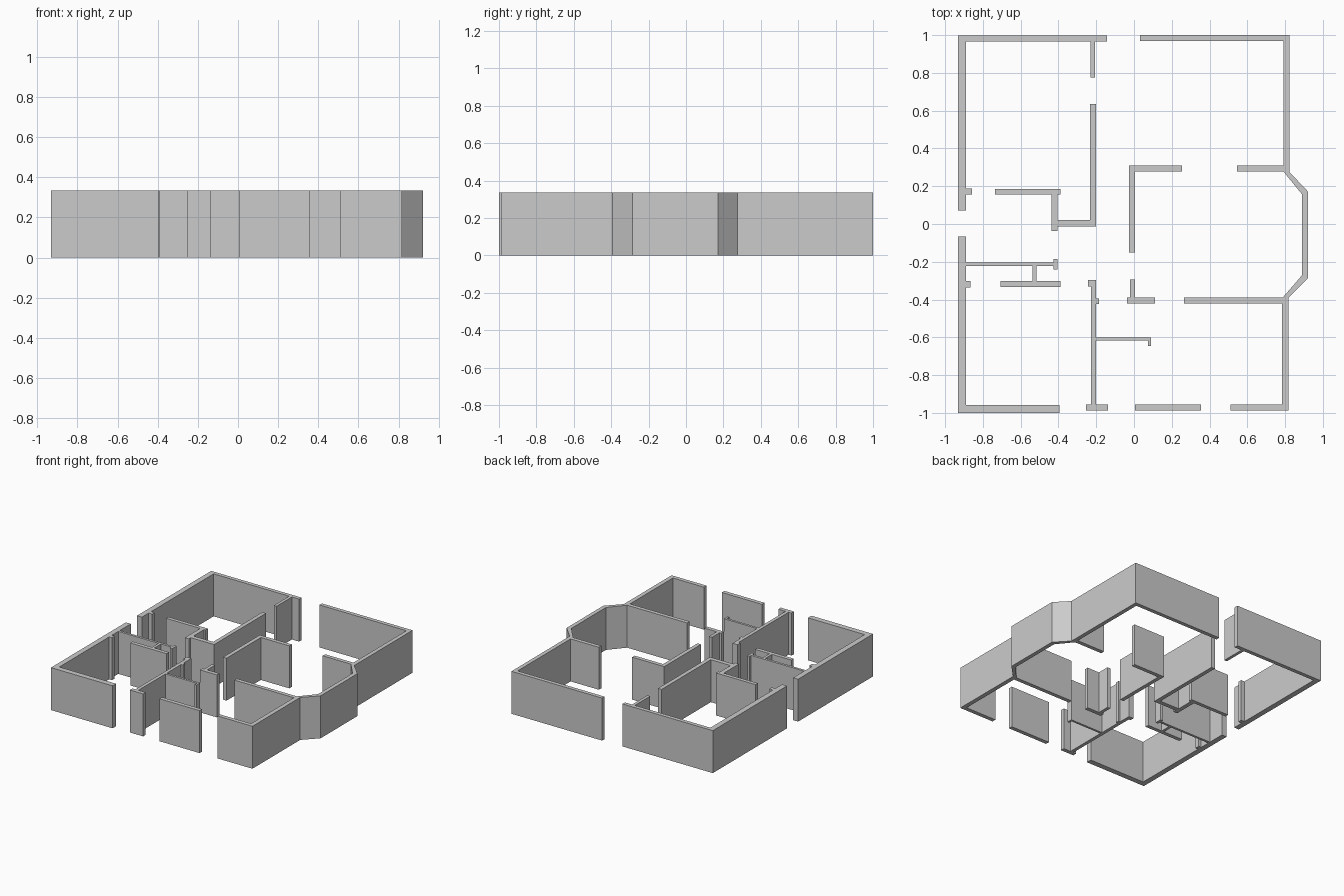
import bpy, bmesh

H = 0.335  # wall height


def finish(bm, name):
    # raise the flat plan to full wall height and tidy it
    r = bmesh.ops.extrude_face_region(bm, geom=bm.faces[:], use_keep_orig=True)
    bmesh.ops.translate(bm, vec=(0, 0, H),
                        verts=[v for v in r["geom"] if isinstance(v, bmesh.types.BMVert)])
    bmesh.ops.dissolve_limit(bm, angle_limit=0.01, verts=bm.verts[:], edges=bm.edges[:])
    bmesh.ops.recalc_face_normals(bm, faces=bm.faces[:])
    me = bpy.data.meshes.new(name)
    bm.to_mesh(me)
    bm.free()
    bpy.context.collection.objects.link(bpy.data.objects.new(name, me))


def outline_wall(name, pts):
    bm = bmesh.new()
    bm.faces.new([bm.verts.new((x, y, 0)) for x, y in pts])
    finish(bm, name)


def walls(name, *rects):
    # union of plan rectangles (x0, x1, y0, y1) without inner faces
    xs = sorted({v for r in rects for v in r[:2]})
    ys = sorted({v for r in rects for v in r[2:]})
    bm = bmesh.new()
    grid = {}

    def vert(x, y):
        if (x, y) not in grid:
            grid[x, y] = bm.verts.new((x, y, 0))
        return grid[x, y]

    for x0, x1 in zip(xs, xs[1:]):
        for y0, y1 in zip(ys, ys[1:]):
            cx, cy = (x0 + x1) / 2, (y0 + y1) / 2
            if any(a < cx < b and c < cy < d for a, b, c, d in rects):
                bm.faces.new([vert(x0, y0), vert(x1, y0), vert(x1, y1), vert(x0, y1)])
    finish(bm, name)


# back left room: outer corner, door nub and short branch
walls("back_left_outer_wall",
      (-0.932, -0.889, 0.072, 0.997), (-0.889, -0.143, 0.966, 0.997),
      (-0.889, -0.858, 0.156, 0.187), (-0.23, -0.206, 0.775, 0.966))

# right side: back wall, angled bay and both cross walls in one outline
outline_wall("right_outer_wall_with_bay", [
    (0.032, 1.0), (0.823, 1.0), (0.823, 0.275), (0.921, 0.172), (0.921, -0.286),
    (0.817, -0.392), (0.817, -0.987), (0.512, -0.987), (0.512, -0.955),
    (0.783, -0.955), (0.783, -0.421), (0.264, -0.421), (0.264, -0.39),
    (0.787, -0.39), (0.889, -0.272), (0.889, 0.158), (0.791, 0.278),
    (0.544, 0.278), (0.544, 0.309), (0.791, 0.309), (0.791, 0.969), (0.032, 0.969)])

# front left room: outer corner, nub and closet partitions
walls("front_left_outer_wall",
      (-0.932, -0.889, -1.0, -0.066), (-0.889, -0.394, -1.0, -0.957),
      (-0.889, -0.865, -0.335, -0.301),
      (-0.889, -0.427, -0.222, -0.203), (-0.427, -0.406, -0.24, -0.184),
      (-0.538, -0.517, -0.303, -0.222), (-0.707, -0.39, -0.333, -0.303))

# stepped wall closing the back left room
walls("back_left_inner_wall",
      (-0.232, -0.2, -0.012, 0.635), (-0.404, -0.232, -0.012, 0.022),
      (-0.438, -0.404, -0.036, 0.155), (-0.736, -0.39, 0.155, 0.184))

# central corner wall and door post
walls("central_corner_wall",
      (-0.026, 0.005, -0.15, 0.309), (0.005, 0.253, 0.278, 0.309))
walls("central_door_post",
      (-0.021, 0.005, -0.39, -0.293), (-0.037, 0.111, -0.421, -0.39))

# front partition with nubs, foot and thin side wall
walls("front_partition",
      (-0.227, -0.2, -0.955, -0.296), (-0.243, -0.227, -0.33, -0.296),
      (-0.2, -0.185, -0.423, -0.394), (-0.253, -0.137, -0.987, -0.955),
      (-0.2, 0.09, -0.618, -0.6), (0.074, 0.09, -0.645, -0.618))

# free front wall between the openings
walls("front_wall_middle", (0.005, 0.356, -0.987, -0.955))
